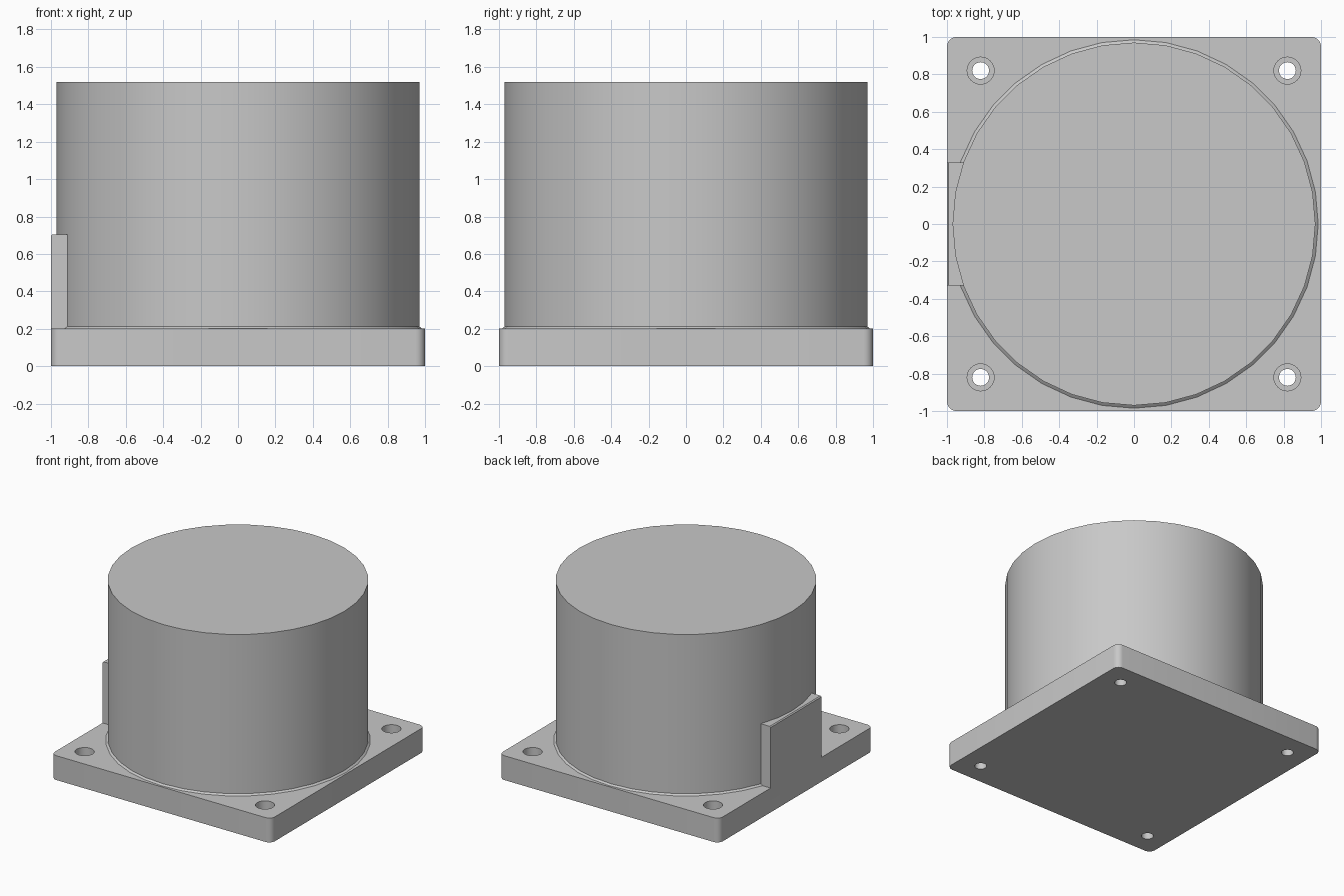
import bpy, bmesh, math

if "Cube" in bpy.data.objects:
    bpy.data.objects.remove(bpy.data.objects["Cube"], do_unlink=True)

grey = bpy.data.materials.new("light_grey")
grey.use_nodes = True
colour = (0.58, 0.58, 0.58, 1)
grey.diffuse_color = colour
grey.node_tree.nodes["Principled BSDF"].inputs["Base Color"].default_value = colour


def finish(name, bm):
    """Turn a bmesh into a named grey object."""
    bmesh.ops.recalc_face_normals(bm, faces=bm.faces)
    mesh = bpy.data.meshes.new(name)
    bm.to_mesh(mesh)
    bm.free()
    mesh.materials.append(grey)
    obj = bpy.data.objects.new(name, mesh)
    bpy.context.collection.objects.link(obj)
    return obj


def box(x0, x1, y0, y1, z0, z1):
    bm = bmesh.new()
    bmesh.ops.create_cube(bm, size=1)
    for v in bm.verts:
        v.co.x = x1 if v.co.x > 0 else x0
        v.co.y = y1 if v.co.y > 0 else y0
        v.co.z = z1 if v.co.z > 0 else z0
    return bm


def turned(profile, sides, centre=(0, 0)):
    """Closed solid of revolution from (radius, height) pairs."""
    bm = bmesh.new()
    rings = []
    for r, z in profile:
        rings.append([bm.verts.new((centre[0] + r * math.cos(math.tau * i / sides),
                                    centre[1] + r * math.sin(math.tau * i / sides), z))
                      for i in range(sides)])
    for a, b in zip(rings, rings[1:]):
        for i in range(sides):
            j = (i + 1) % sides
            bm.faces.new((a[i], a[j], b[j], b[i]))
    bm.faces.new(rings[0])
    bm.faces.new(rings[-1])
    return bm


def smooth(obj):
    bpy.ops.object.select_all(action="DESELECT")
    obj.select_set(True)
    bpy.context.view_layer.objects.active = obj
    bpy.ops.object.shade_smooth_by_angle(angle=math.radians(30))


# Square base plate with rounded upright corners
bm = box(-1, 1, -1, 1, 0, 0.2)
upright = [e for e in bm.edges if abs(e.verts[0].co.z - e.verts[1].co.z) > 0.1]
bmesh.ops.bevel(bm, geom=upright, offset=0.05, segments=5, profile=0.5, affect="EDGES")
plate = finish("base_plate", bm)

# Counterbored screw holes through the four corners
hole = [(0.045, -0.1), (0.045, 0.1), (0.072, 0.1), (0.072, 0.3)]
for sx in (-1, 1):
    for sy in (-1, 1):
        cutter = finish("hole_cutter", turned(hole, 32, (sx * 0.82, sy * 0.82)))
        cut = plate.modifiers.new("screw_hole", "BOOLEAN")
        cut.operation = "DIFFERENCE"
        cut.solver = "EXACT"
        cut.object = cutter
        bpy.context.view_layer.objects.active = plate
        bpy.ops.object.modifier_apply(modifier=cut.name)
        bpy.data.objects.remove(cutter, do_unlink=True)
smooth(plate)

# Round housing with a small sloped foot
housing = finish("round_housing", turned(
    [(0.985, 0.15), (0.985, 0.2), (0.97, 0.212), (0.97, 1.52)], 36))
smooth(housing)

# Upright side block, its outer top edge slightly chamfered
bm = box(-1, -0.85, -0.33, 0.33, 0.1, 0.705)
edge = [e for e in bm.edges if all(v.co.x < -0.99 and v.co.z > 0.7 for v in e.verts)]
bmesh.ops.bevel(bm, geom=edge, offset=0.008, segments=1, affect="EDGES")
finish("side_block", bm)
